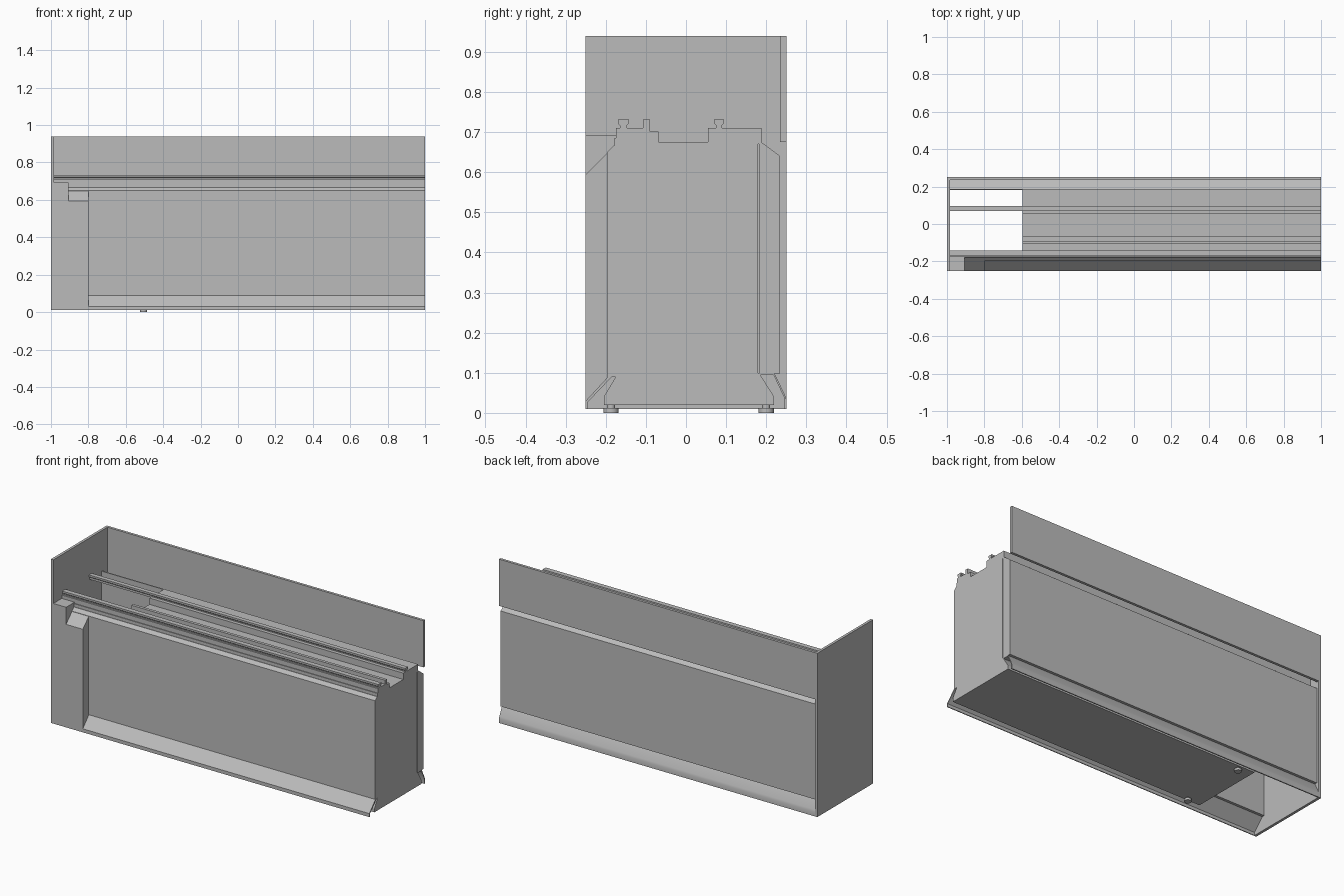
import bpy, bmesh
from math import radians

cube = bpy.data.objects.get("Cube")
if cube:
    bpy.data.objects.remove(cube, do_unlink=True)

grey = bpy.data.materials.new("plain grey")
grey.use_nodes = True
COLOUR = (0.5, 0.5, 0.5, 1)
grey.diffuse_color = COLOUR
grey.node_tree.nodes["Principled BSDF"].inputs["Base Color"].default_value = COLOUR


def extrude(name, x0, x1, profile):
    """Extrude a (y, z) cross-section along x."""
    bm = bmesh.new()
    face = bm.faces.new([bm.verts.new((x0, y, z)) for y, z in profile])
    out = bmesh.ops.extrude_face_region(bm, geom=[face])
    verts = [v for v in out["geom"] if isinstance(v, bmesh.types.BMVert)]
    bmesh.ops.translate(bm, verts=verts, vec=(x1 - x0, 0, 0))
    bmesh.ops.recalc_face_normals(bm, faces=bm.faces)
    mesh = bpy.data.meshes.new(name)
    bm.to_mesh(mesh)
    bm.free()
    mesh.materials.append(grey)
    obj = bpy.data.objects.new(name, mesh)
    bpy.context.collection.objects.link(obj)
    return obj


def box(name, x0, x1, y0, y1, z0, z1):
    return extrude(name, x0, x1, [(y0, z0), (y1, z0), (y1, z1), (y0, z1)])


def rail(name, x0, x1, y0, y1, z0):
    """T-shaped track: narrow neck with a wider head."""
    n, top, neck = 0.005, 0.732, 0.722
    return extrude(name, x0, x1, [
        (y0 + n, z0), (y1 - n, z0), (y1 - n, neck - n), (y1, neck),
        (y1, top), (y0, top), (y0, neck), (y0 + n, neck - n)])


LEFT, RIGHT, INNER, BODY = -1, 1, -0.985, -0.595

# End wall and splash panel
box("end_wall", LEFT, INNER, -0.25, 0.25, 0.01, 0.94)
box("splash_panel", LEFT, RIGHT, 0.235, 0.25, 0.675, 0.94)

# Main body with a flared base and a trough along the top
extrude("main_body", BODY, RIGHT, [
    (-0.205, 0.02), (0.22, 0.02), (0.22, 0.04), (0.185, 0.095), (0.18, 0.1),
    (0.18, 0.67), (0.187, 0.675), (0.187, 0.711), (0.055, 0.711),
    (0.055, 0.675), (-0.068, 0.675), (-0.068, 0.702), (-0.09, 0.702),
    (-0.09, 0.732), (-0.107, 0.732), (-0.107, 0.71), (-0.14, 0.71),
    (-0.17, 0.71), (-0.17, 0.1), (-0.175, 0.09), (-0.205, 0.04)])

# Tracks that run on past the body to the end wall
rail("front_track", INNER, RIGHT, -0.17, -0.142, 0.705)
rail("back_track", INNER, RIGHT, 0.07, 0.095, 0.705)

# Front cladding
extrude("front_top_edge", INNER, RIGHT, [
    (-0.178, 0.665), (-0.142, 0.665), (-0.142, 0.711), (-0.174, 0.711),
    (-0.174, 0.685), (-0.178, 0.685)])
extrude("front_panel", INNER, RIGHT, [
    (-0.197, 0.09), (-0.17, 0.09), (-0.17, 0.667), (-0.18, 0.667),
    (-0.197, 0.65)])
extrude("front_skirt", INNER, RIGHT, [
    (-0.25, 0.01), (-0.245, 0.01), (-0.245, 0.027), (-0.18, 0.095),
    (-0.188, 0.097), (-0.25, 0.03)])

# Thick front corner with a stepped top
extrude("front_corner_column", INNER, -0.8, [
    (-0.25, 0.03), (-0.188, 0.097), (-0.178, 0.097), (-0.178, 0.667),
    (-0.25, 0.595)])
extrude("front_corner_cap", INNER, -0.905, [
    (-0.25, 0.595), (-0.178, 0.667), (-0.174, 0.692), (-0.25, 0.692)])

# Back cladding
extrude("back_panel", INNER, RIGHT, [
    (0.198, 0.098), (0.235, 0.098), (0.235, 0.64), (0.198, 0.668)])
extrude("back_top_edge", INNER, RIGHT, [
    (0.182, 0.095), (0.198, 0.095), (0.198, 0.668), (0.188, 0.675),
    (0.188, 0.711), (0.182, 0.711)])
skirt = extrude("back_skirt", INNER, RIGHT, [
    (0.198, 0.095), (0.218, 0.095), (0.244, 0.04), (0.244, 0.01),
    (0.25, 0.01), (0.25, 0.035), (0.246, 0.046), (0.224, 0.092),
    (0.22, 0.098), (0.198, 0.098)])
skirt.select_set(True)
bpy.context.view_layer.objects.active = skirt
bpy.ops.object.shade_smooth_by_angle(angle=radians(35))

# Levelling feet: disc and stem
for side, y in (("front", -0.187), ("back", 0.2)):
    for part, radius, z0, z1 in (("foot", 0.019, 0, 0.012),
                                 ("foot_stem", 0.01, 0.012, 0.022)):
        bpy.ops.mesh.primitive_cylinder_add(
            vertices=24, radius=radius, depth=z1 - z0,
            location=(-0.505, y, (z0 + z1) / 2))
        foot = bpy.context.object
        foot.name = f"{side}_{part}"
        foot.data.materials.append(grey)
        bpy.ops.object.shade_smooth_by_angle(angle=radians(35))
